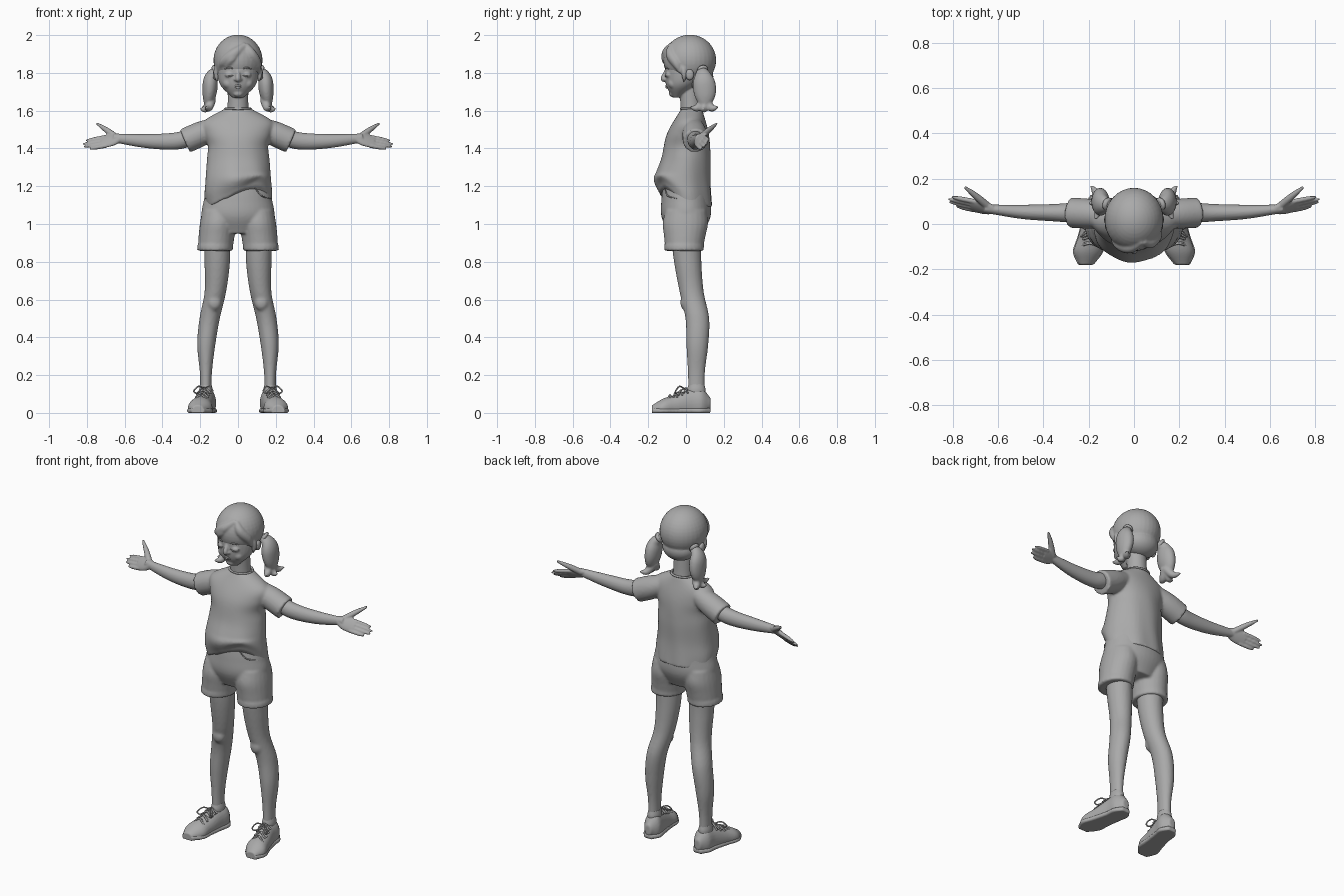
import bpy, bmesh, math
from mathutils import Vector, Matrix

cube = bpy.data.objects.get("Cube")
if cube:
    bpy.data.objects.remove(cube, do_unlink=True)

clay = bpy.data.materials.new("clay grey")
clay.use_nodes = True
GREY = (0.4, 0.4, 0.4, 1)
clay.diffuse_color = GREY
for node in clay.node_tree.nodes:
    if node.type == 'BSDF_PRINCIPLED':
        node.inputs["Base Color"].default_value = GREY
        node.inputs["Roughness"].default_value = 0.7

ACROSS_X, ACROSS_Y, UP = Vector((1, 0, 0)), Vector((0, 1, 0)), Vector((0, 0, 1))


def along(values, t):
    """Smooth curve through evenly spaced numbers or vectors, t from 0 to 1."""
    last = len(values) - 1
    if last == 0:
        return values[0]
    i = min(int(t * last), last - 1)
    f = t * last - i
    b, c = values[i], values[i + 1]
    a = values[i - 1] if i > 0 else b * 2 - c
    d = values[i + 2] if i + 2 <= last else c * 2 - b
    return (b + (c - a) * (f / 2) + (a * 2 - b * 5 + c * 4 - d) * (f * f / 2)
            + ((b - c) * 3 + d - a) * (f ** 3 / 2))


def tube(bm, path, width, depth=None, u=ACROSS_X, axis=None, both=False, seg=24, steps=24, shape=None):
    """Closed loft along a path; width is measured along u, depth across it."""
    depth = depth or width
    for sign in ((1, -1) if both else (1,)):
        points = [Vector((p[0] * sign, p[1], p[2])) for p in path]
        mids = [along(points, i / steps) for i in range(steps + 1)]
        rings = []
        for i, mid in enumerate(mids):
            way = (axis or mids[min(i + 1, steps)] - mids[max(i - 1, 0)]).normalized()
            side = (u - way * u.dot(way)).normalized() * max(along(width, i / steps), .002)
            rise = way.cross(side).normalized() * max(along(depth, i / steps), .002)
            ring = []
            for k in range(seg):
                a = math.tau * k / seg
                co = mid + side * math.cos(a) + rise * math.sin(a)
                ring.append(bm.verts.new(shape(co) if shape else co))
            rings.append(ring)
        for r, q in zip(rings, rings[1:]):
            for k in range(seg):
                n = (k + 1) % seg
                bm.faces.new((r[k], r[n], q[n], q[k]))
        bm.faces.new(rings[0][::-1])
        bm.faces.new(rings[-1])


def strand(bm, path, thick, both=False, u=ACROSS_X):
    """Lock of hair or similar, swelling in the middle and tapering to a tip."""
    tube(bm, path, [thick * k for k in (.5, 1, .9, .2)], both=both, u=u, seg=12)


def ball(bm, centre, radii, both=False):
    for sign in ((1, -1) if both else (1,)):
        place = Matrix.Translation((centre[0] * sign, centre[1], centre[2])) @ Matrix.Diagonal((*radii, 1))
        bmesh.ops.create_uvsphere(bm, u_segments=32, v_segments=20, radius=1, matrix=place)


def finish(bm, name, voxel=0, soften=3):
    """Turn the parts into one object, fused into a single skin if voxel is set."""
    bmesh.ops.recalc_face_normals(bm, faces=bm.faces)
    for f in bm.faces:
        f.smooth = True
    mesh = bpy.data.meshes.new(name)
    bm.to_mesh(mesh)
    bm.free()
    mesh.materials.append(clay)
    obj = bpy.data.objects.new(name, mesh)
    bpy.context.collection.objects.link(obj)
    if voxel:
        fuse = obj.modifiers.new("fuse", 'REMESH')
        fuse.mode, fuse.voxel_size, fuse.use_smooth_shade = 'VOXEL', voxel, True
        soft = obj.modifiers.new("soften", 'SMOOTH')
        soft.factor, soft.iterations = 0.5, soften


# Head, neck and face
bm = bmesh.new()
tube(bm, [(0, .03, 1.54), (0, .02, 1.72)], [.06, .055, .055], axis=UP)
tube(bm, [(0, -.05, 1.67), (0, 0, 1.79), (0, .02, 1.91)], [.03, .09, .11, .11, .09],
     [.02, .08, .11, .12, .1], axis=UP, seg=32)
tube(bm, [(0, -.1, 1.82), (0, -.12, 1.77), (0, -.1, 1.76)], [.008, .014, .008])
ball(bm, (.013, -.11, 1.765), (.01, .01, .008), both=True)
ball(bm, (.045, -.09, 1.79), (.025, .02, .016), both=True)
ball(bm, (.05, -.065, 1.745), (.03, .03, .03), both=True)
ball(bm, (0, -.075, 1.69), (.025, .015, .016))
ball(bm, (.12, .02, 1.79), (.014, .023, .03), both=True)
finish(bm, "head", .005, 4)

# Closed eyelids, brows and smiling lips
bm = bmesh.new()
for z, bend, thick in ((1.79, -.008, .003), (1.82, .008, .004)):
    strand(bm, [(.02, -.105, z), (.045, -.108, z + bend), (.07, -.09, z)], thick, both=True, u=UP)
finish(bm, "eyelids_and_brows")
bm = bmesh.new()
for z in (1.723, 1.732):
    tube(bm, [(-.035, -.085, 1.735), (0, -.103, z), (.035, -.085, 1.735)], [.002, .006, .002], u=UP, seg=10)
finish(bm, "lips")

# Hair: cap, swept fringe and side locks
bm = bmesh.new()
ball(bm, (0, .02, 1.867), (.13, .14, .135))
ball(bm, (0, .06, 1.78), (.1, .085, .075))
parting = (.04, -.075, 1.95)
strand(bm, [parting, (-.02, -.1, 1.9), (-.07, -.08, 1.86), (-.1, -.04, 1.82)], .03)
strand(bm, [(.01, -.085, 1.93), (-.03, -.105, 1.88), (-.065, -.095, 1.83)], .025)
strand(bm, [parting, (.07, -.08, 1.9), (.1, -.05, 1.85), (.11, -.03, 1.8)], .028)
strand(bm, [(.11, -.02, 1.85), (.115, -.01, 1.8), (.11, -.01, 1.75)], .015, both=True)
finish(bm, "hair", .006, 3)

# Pigtails with flicked ends
bm = bmesh.new()
tube(bm, [(.1, .08, 1.82), (.14, .09, 1.78), (.15, .1, 1.7), (.16, .1, 1.61)],
     [.02, .03, .04, .035, .015], [.02, .04, .06, .055, .02], both=True)
root = Vector((.14, .1, 1.66))
for tip in ((.17, .02, 1.62), (.19, .17, 1.62), (.2, .09, 1.61)):
    bend = (root + Vector(tip)) / 2 - UP * .025
    tube(bm, [root, bend, tip], [.025, .02, .005], both=True)
finish(bm, "pigtails", .006, 3)
bm = bmesh.new()
tube(bm, [(.11, .085, 1.82), (.125, .09, 1.81)], [.025, .03, .025], both=True)
finish(bm, "hair_ties")


# T-shirt: hem lifted over the belly, soft vertical folds
def drape(co):
    low = min(max((1.5 - co.z) / .4, 0), 1)
    fold = 1 + .02 * low * math.sin(7 * math.atan2(co.y, co.x) + 6 * co.z)
    front = min(max(-co.y / .13, 0), 1)
    lift = front * max(.08 + co.x / 2, 0) * min(max((1.27 - co.z) / .17, 0), 1)
    return Vector((co.x * fold, co.y * fold, co.z + lift))


bm = bmesh.new()
tube(bm, [(0, 0, 1.09), (0, -.02, 1.22), (0, 0, 1.35), (0, .01, 1.48), (0, .03, 1.61)],
     [.175, .18, .175, .17, .165, .16, .18, .18, .07], [.14, .15, .13, .11, .055],
     axis=UP, seg=48, steps=40, shape=drape)
tube(bm, [(.1, .04, 1.52), (.28, .05, 1.44)], [.05, .065, .067], u=ACROSS_Y, both=True)
finish(bm, "t_shirt", .008, 4)
bm = bmesh.new()
angles = [math.tau * k / 24 for k in range(25)]
tube(bm, [(.067 * math.cos(a), .03 + .057 * math.sin(a), 1.61) for a in angles], [.006], u=UP, seg=8, steps=48)
finish(bm, "neckband")

# Shorts with turned cuffs
bm = bmesh.new()
tube(bm, [(0, 0, 1.22), (0, 0, .95)], [.16, .18, .19, .13], [.12, .13, .13, .09], axis=UP, seg=40)
tube(bm, [(.1, 0, 1.07), (.12, -.01, .87)], [.09, .095, .095, .092], [.11, .12, .11, .1], axis=UP, both=True)
tube(bm, [(.12, -.01, .89), (.122, -.01, .858)], [.095], [.105], axis=UP, both=True)
finish(bm, "shorts", .008, 3)
bm = bmesh.new()
strand(bm, [(.09, -.112, 1.19), (.125, -.097, 1.15), (.17, -.05, 1.135)], .004, both=True, u=UP)
finish(bm, "pocket_edges")

# Legs with kneecaps, and ankle socks
bm = bmesh.new()
tube(bm, [(.11, 0, .93), (.11, .01, .79), (.12, .03, .64), (.15, .06, .5), (.168, .06, .36),
          (.17, .055, .21), (.17, .055, .07)], [.07, .067, .057, .054, .048, .032, .03],
     [.08, .072, .064, .063, .058, .045, .044], axis=UP, both=True, steps=36)
ball(bm, (.125, 0, .585), (.038, .03, .045), both=True)
finish(bm, "legs", .008, 3)
bm = bmesh.new()
tube(bm, [(.17, .055, .1), (.17, .055, .15)], [.035, .035, .03], [.048, .048, .042], axis=UP, both=True)
finish(bm, "socks")

# Shoes, soles and laces
last = [(.165, .13, .05), (.17, .05, .05), (.195, -.08, .03), (.213, -.18, .02)]
bm = bmesh.new()
tube(bm, last, [.02, .05, .05, .056, .063, .03], [.03, .08, .08, .063, .05, .02], axis=-ACROSS_Y, both=True,
     shape=lambda c: Vector((c.x, c.y, max(c.z, 0))))
finish(bm, "shoes", .006, 2)
bm = bmesh.new()
tube(bm, [(x, y, .01) for x, y, z in last], [.025, .055, .055, .06, .068, .035], [.03], axis=-ACROSS_Y,
     both=True, shape=lambda c: Vector((c.x, c.y, min(max(c.z, 0), .025))))
finish(bm, "soles", .006, 1)
bm = bmesh.new()
for row in range(4):
    x, y, z = .197 - .006 * row, -.085 + .028 * row, .095 + .012 * row
    for d in (-.01, .01):
        tube(bm, [(x - .035, y - d, z - .025), (x, y, z), (x + .035, y + d, z - .025)], [.005],
             u=UP, both=True, seg=8)
for d in (-1, 1):
    knot = (.18, -.01, .13)
    tube(bm, [knot, (.18 + .03 * d, -.035, .14), (.184 + .05 * d, -.055, .115), (.184 + .03 * d, -.05, .105), knot],
         [.004], u=UP, both=True, seg=8)
finish(bm, "laces")

# Arms and open hands, thumb raised and turned back
bm = bmesh.new()
tube(bm, [(.2, .05, 1.49), (.28, .05, 1.45), (.36, .05, 1.437), (.5, .054, 1.44), (.66, .068, 1.455)],
     [.042, .043, .038, .031, .018], [.045, .046, .044, .036, .022], u=ACROSS_Y, both=True)
spread = Vector((0, .62, .78))
tube(bm, [(.62, .063, 1.457), (.72, .084, 1.434)], [.023, .038, .042, .038], [.019, .017, .015, .012],
     u=spread, both=True)
knuckles = Vector((.7, .08, 1.437))
for finger, reach in enumerate((.085, .115, .12, .105)):
    base = knuckles + spread * (.02 * finger - .03)
    tip = base + Vector((1, .2, -.18)) * reach
    tube(bm, [base, tip], [.011, .011, .01, .005], u=spread, both=True, seg=12)
tube(bm, [(.645, .078, 1.46), (.7, .125, 1.5), (.748, .163, 1.532)], [.017, .016, .012, .006],
     u=UP, both=True, seg=16)
finish(bm, "arms_and_hands", .0045, 2)
